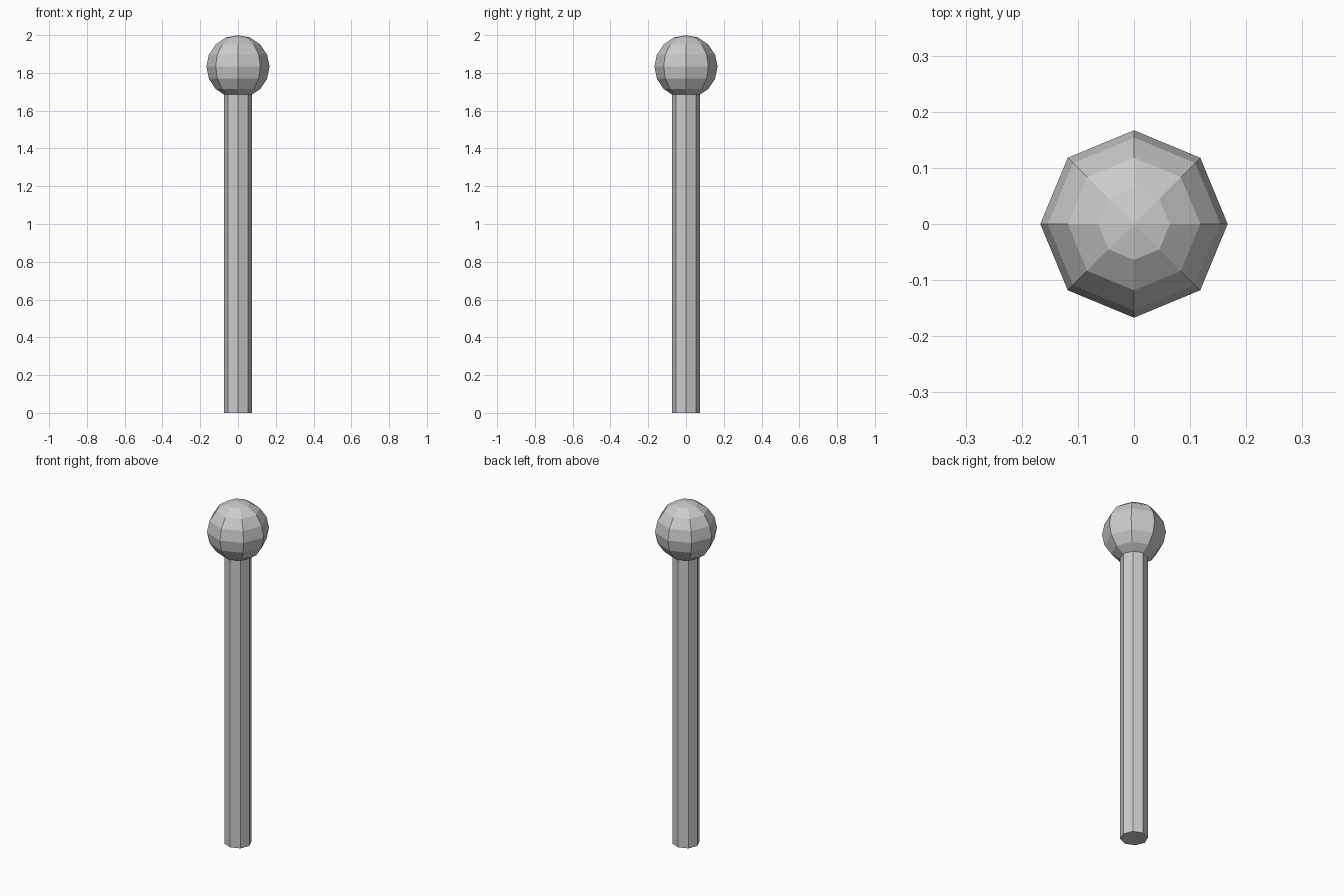
import bpy

if "Cube" in bpy.data.objects:
    bpy.data.objects.remove(bpy.data.objects["Cube"])

SIDES = 8
HEIGHT = 2.0
BALL_R = 0.167
SHAFT_R = 0.073
SHAFT_TOP = 1.69

# Straight eight-sided shaft, its top tucked just inside the ball
bpy.ops.mesh.primitive_cylinder_add(vertices=SIDES, radius=SHAFT_R, depth=SHAFT_TOP,
                                    location=(0, 0, SHAFT_TOP / 2))
bpy.context.object.name = "shaft"

# Faceted ball on top, corners aligned with the shaft
bpy.ops.mesh.primitive_uv_sphere_add(segments=SIDES, ring_count=8, radius=BALL_R,
                                     location=(0, 0, HEIGHT - BALL_R))
bpy.context.object.name = "ball_head"
